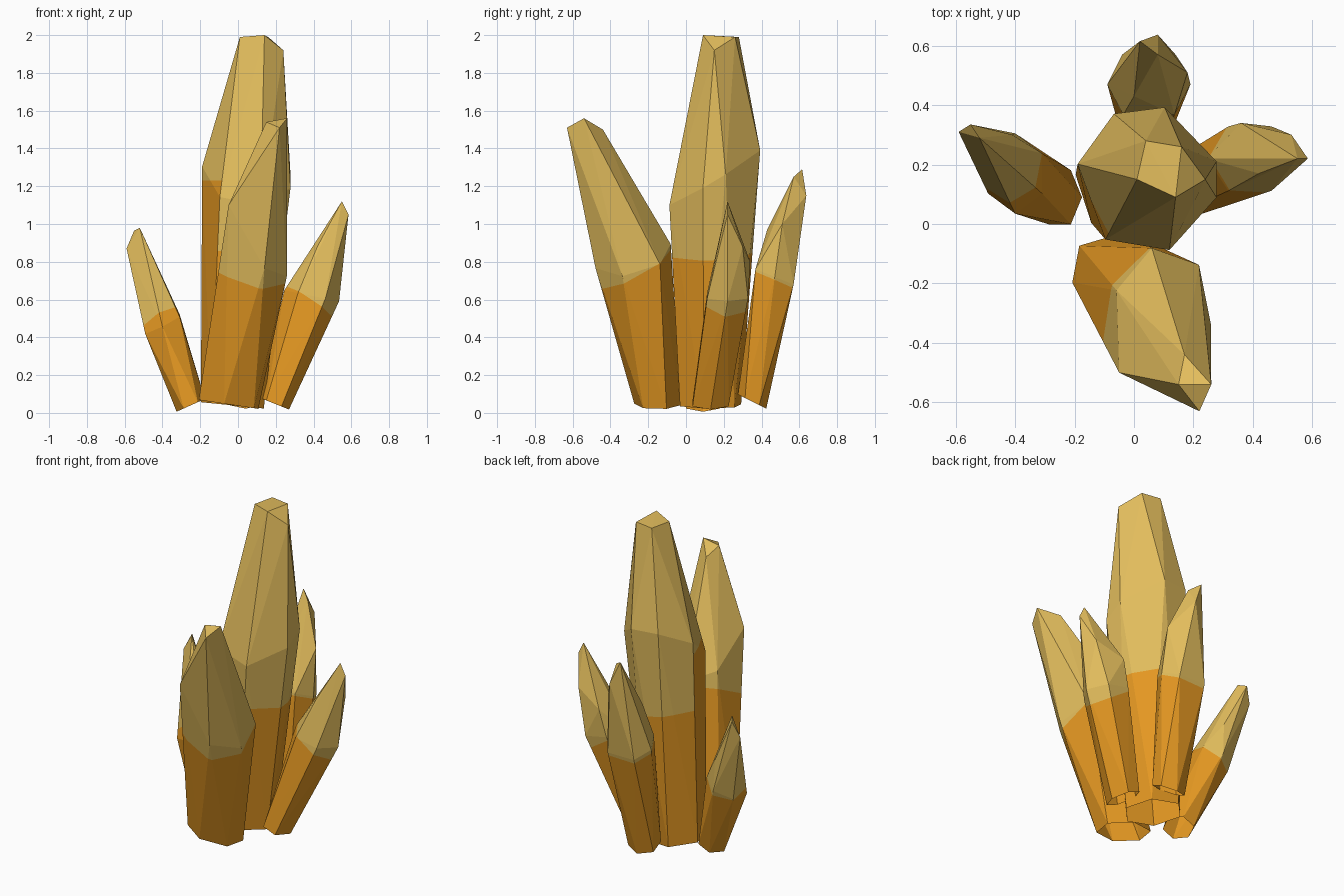
import bpy, bmesh, math
from mathutils import Vector

if "Cube" in bpy.data.objects:
    bpy.data.objects.remove(bpy.data.objects["Cube"])


def material(name, rgb):
    m = bpy.data.materials.new(name)
    m.diffuse_color = (*rgb, 1)
    m.use_nodes = True
    m.node_tree.nodes["Principled BSDF"].inputs["Base Color"].default_value = m.diffuse_color
    return m


ORANGE = material("amber orange", (0.78, 0.315, 0.016))
PALE = material("pale gold", (0.76, 0.505, 0.108))


def hexagon(phase):
    return [phase + 60 * i for i in range(6)]


def ring(c, rx, ry, angles, sx=0.0, sy=0.0):
    """Tilted polygon: sx and sy are the rise of z along x and y."""
    pts = []
    for a in map(math.radians, angles):
        dx, dy = rx * math.cos(a), ry * math.sin(a)
        pts.append(Vector((c[0] + dx, c[1] + dy, c[2] + sx * dx + sy * dy)))
    return pts


def crystal(name, base, shoulder, tip, tint, band=None):
    """Convex crystal from a foot ring, a shoulder ring and tip corners;
    orange below a tilted plane, pale above. band = (direction, height)
    raises the orange on the sides that face that direction."""
    bm = bmesh.new()
    for p in ring(*base) + ring(*shoulder) + [Vector(t) for t in tip]:
        bm.verts.new(p)
    bmesh.ops.convex_hull(bm, input=bm.verts[:])
    loose = [v for v in bm.verts if not v.link_faces]
    bmesh.ops.delete(bm, geom=loose, context='VERTS')
    bmesh.ops.recalc_face_normals(bm, faces=bm.faces[:])
    # The foot is open
    foot = [f for f in bm.faces if f.normal.z < -0.75]
    bmesh.ops.delete(bm, geom=foot, context='FACES')

    # Colour plane across the crystal's lean
    axis = Vector(tip[0]) - Vector(base[0])
    normal = Vector((2 * axis.x, 2 * axis.y, axis.z)).normalized()
    low = Vector((shoulder[0][0], shoulder[0][1], tint))

    def in_band(f):
        return band is not None and f.normal.dot(Vector(band[0]).normalized()) > 0.9

    def cut(faces, co, no):
        geom = set(faces)
        for f in faces:
            geom.update(f.edges)
            geom.update(f.verts)
        bmesh.ops.bisect_plane(bm, geom=list(geom), dist=1e-5, plane_co=co, plane_no=no)

    cut([f for f in bm.faces if not in_band(f)], low, normal)
    if band:
        cut([f for f in bm.faces if in_band(f)], Vector((0, 0, band[1])), Vector((0, 0, 1)))
    for f in bm.faces:
        mid = f.calc_center_median()
        if in_band(f):
            f.material_index = int(mid.z > band[1])
        else:
            f.material_index = int((mid - low).dot(normal) > 0)

    me = bpy.data.meshes.new(name)
    bm.to_mesh(me)
    bm.free()
    me.materials.append(ORANGE)
    me.materials.append(PALE)
    ob = bpy.data.objects.new(name, me)
    bpy.context.collection.objects.link(ob)


# Tall middle crystal
crystal("centre_crystal",
        ((-0.03, 0.13, 0.04), 0.17, 0.17, hexagon(48), -0.1, 0.0),
        ((0.045, 0.15, 1.25), 0.24, 0.25, [168, 234, 288, 346, 14, 76, 118], -0.1, 0.6),
        [(0.14, 0.09, 2.0), (0.01, 0.15, 1.99), (0.04, 0.28, 1.99),
         (0.16, 0.26, 1.99), (0.24, 0.15, 1.92)],
        0.84, ((-0.95, -0.31, 0.0), 1.23))

# Thick crystal leaning forward
crystal("front_crystal",
        ((-0.05, -0.15, 0.045), 0.17, 0.125, hexagon(22), -0.15, 0.0),
        ((0.1, -0.28, 0.83), 0.165, 0.205, hexagon(44), -0.6, 0.2),
        [(0.15, -0.54, 1.54), (0.26, -0.54, 1.56), (0.22, -0.63, 1.51),
         (0.17, -0.44, 1.5), (-0.05, -0.5, 1.1), (0.02, -0.22, 1.0)],
        0.75)

# Crystal leaning backward
crystal("back_crystal",
        ((0.04, 0.35, 0.06), 0.1, 0.075, hexagon(30), 0.0, -0.5),
        ((0.05, 0.47, 0.72), 0.14, 0.13, [0, 50, 130, 180, 232, 308], 0.0, -0.4),
        [(0.02, 0.615, 1.29), (0.08, 0.57, 1.25), (0.08, 0.637, 1.15),
         (0.0, 0.43, 0.97), (0.18, 0.51, 1.0)],
        0.70)

# Small crystal leaning left
crystal("left_crystal",
        ((-0.25, 0.09, 0.04), 0.075, 0.105, hexagon(0), 0.45, 0.0),
        ((-0.4, 0.17, 0.47), 0.105, 0.135, hexagon(30), 0.5, 0.1),
        [(-0.52, 0.29, 0.98), (-0.55, 0.335, 0.965), (-0.59, 0.31, 0.87),
         (-0.41, 0.3, 0.68)],
        0.50)

# Small crystal leaning right
crystal("right_crystal",
        ((0.19, 0.13, 0.05), 0.08, 0.11, hexagon(0), -0.4, 0.0),
        ((0.39, 0.22, 0.62), 0.145, 0.125, hexagon(0), -0.2, 0.0),
        [(0.55, 0.22, 1.12), (0.585, 0.22, 1.05), (0.53, 0.3, 0.88),
         (0.36, 0.34, 0.8), (0.42, 0.17, 0.88)],
        0.58)
